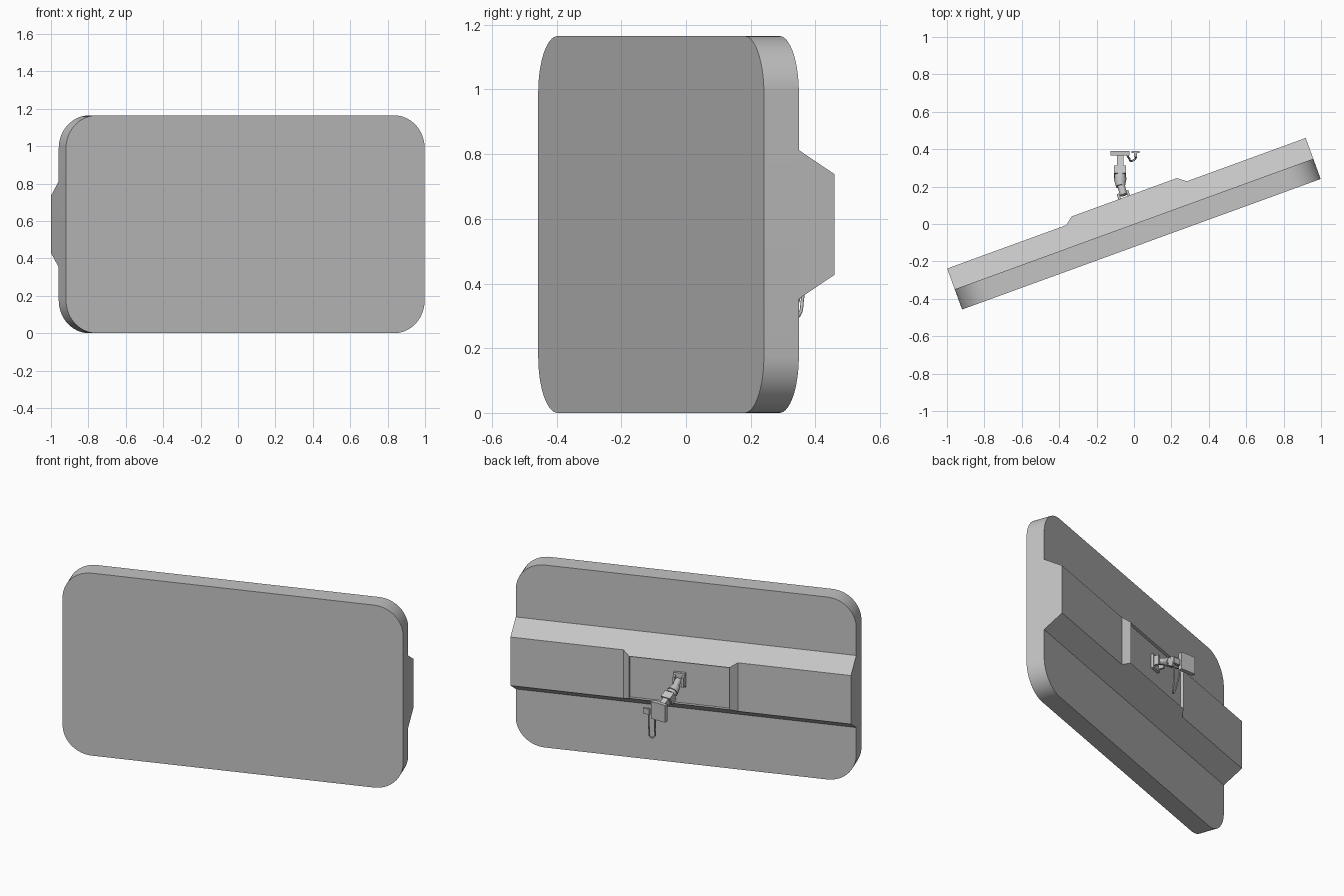
import bpy, bmesh, math
from mathutils import Matrix, Vector

old = bpy.data.objects.get("Cube")
if old:
    bpy.data.objects.remove(old, do_unlink=True)

GREY = 0.55
mat = bpy.data.materials.new("plain grey")
mat.use_nodes = True
mat.diffuse_color = (GREY, GREY, GREY, 1)
mat.node_tree.nodes["Principled BSDF"].inputs["Base Color"].default_value = (GREY, GREY, GREY, 1)

TURN = Matrix.Rotation(math.radians(20), 4, 'Z')   # the panel is swivelled
MID = 0.5825                                       # mid height
HALF = 1.02                                        # half panel length


def finish(name, bm, turned=False, smooth=False):
    bmesh.ops.recalc_face_normals(bm, faces=bm.faces)
    me = bpy.data.meshes.new(name)
    bm.to_mesh(me)
    bm.free()
    me.materials.append(mat)
    ob = bpy.data.objects.new(name, me)
    bpy.context.collection.objects.link(ob)
    if turned:
        me.transform(TURN)
    if smooth:
        bpy.ops.object.select_all(action='DESELECT')
        ob.select_set(True)
        bpy.context.view_layer.objects.active = ob
        bpy.ops.object.shade_smooth_by_angle(angle=math.radians(35))
    return ob


def prism(name, points, offset, **kw):
    """Extrude a closed outline along an offset."""
    bm = bmesh.new()
    face = bm.faces.new([bm.verts.new(p) for p in points])
    new = bmesh.ops.extrude_face_region(bm, geom=[face])["geom"]
    bmesh.ops.translate(bm, vec=offset, verts=[g for g in new if isinstance(g, bmesh.types.BMVert)])
    return finish(name, bm, **kw)


def box(name, centre, size, turned=False, tilt=0):
    bm = bmesh.new()
    m = Matrix.Translation(centre) @ Matrix.Rotation(tilt, 4, 'X') @ Matrix.Diagonal((*size, 1))
    bmesh.ops.create_cube(bm, size=1, matrix=m)
    return finish(name, bm, turned)


def rod(name, a, b, r1, r2=None):
    a, b = Vector(a), Vector(b)
    d = b - a
    bm = bmesh.new()
    m = Matrix.Translation((a + b) / 2) @ d.to_track_quat('Z', 'Y').to_matrix().to_4x4()
    bmesh.ops.create_cone(bm, cap_ends=True, segments=24, radius1=r1,
                          radius2=r1 if r2 is None else r2, depth=d.length, matrix=m)
    return finish(name, bm, smooth=True)


# Panel with rounded corners
R = 0.175
outline = []
for k, (sx, sz) in enumerate([(1, 1), (-1, 1), (-1, -1), (1, -1)]):
    for i in range(17):
        a = math.radians(90 * (k + i / 16))
        outline.append((sx * (HALF - R) + R * math.cos(a), -0.115,
                        MID + sz * (MID - R) + R * math.sin(a)))
prism("panel", outline, (0, 0.115, 0), smooth=True)
bpy.data.objects["panel"].data.transform(TURN)

# Tapered rib along the whole back
rib = [(-HALF, 0, MID - 0.23), (-HALF, 0, MID + 0.23),
       (-HALF, 0.118, MID + 0.155), (-HALF, 0.118, MID - 0.155)]
prism("back_rib", rib, (2 * HALF, 0, 0), turned=True)

# Raised housing in the middle of the rib, with a sunken mounting bay
bm = bmesh.new()
rings = []
for u, v, h in [(0.343, 0.118, 0.155), (0.3, 0.152, 0.134)]:
    rings.append([bm.verts.new((x * u, v, MID + z * h))
                  for x, z in [(1, 1), (-1, 1), (-1, -1), (1, -1)]])
for i in range(4):
    j = (i + 1) % 4
    bm.faces.new((rings[0][i], rings[0][j], rings[1][j], rings[1][i]))
bay = bm.faces.new(rings[1])
bmesh.ops.inset_individual(bm, faces=[bay], thickness=0.028)
bay = bmesh.ops.extrude_discrete_faces(bm, faces=[bay])["faces"][0]
bmesh.ops.translate(bm, vec=(0, -0.02, 0), verts=bay.verts)
finish("mount_housing", bm, turned=True)

# Bracket on the bay: plate with two cheeks
box("bracket_plate", (0, 0.14, 0.6), (0.07, 0.018, 0.09), turned=True)
for name, side in (("left", 1), ("right", -1)):
    box("bracket_cheek_" + name, (side * 0.026, 0.163, 0.6), (0.014, 0.036, 0.06), turned=True)

# Swivel arm running back and down to the end plate
tilt = -math.atan(0.55)
rod("arm_neck", (-0.055, 0.155, 0.605), (-0.072, 0.215, 0.585), 0.02)
rod("arm_knuckle", (-0.072, 0.2, 0.59), (-0.074, 0.242, 0.57), 0.024, 0.034)
rod("arm_collar", (-0.074, 0.242, 0.57), (-0.074, 0.258, 0.561), 0.03)
box("arm_block", (-0.074, 0.28, 0.548), (0.064, 0.045, 0.056), tilt=tilt)
box("arm_stem", (-0.074, 0.33, 0.522), (0.036, 0.1, 0.04), tilt=tilt)
box("end_plate", (-0.075, 0.378, 0.498), (0.1, 0.026, 0.11))

# Small socket beside the end plate and the hanging cable loop
box("socket", (0.008, 0.385, 0.48), (0.044, 0.012, 0.036))
box("socket_stub", (0.008, 0.37, 0.48), (0.018, 0.022, 0.022))
cv = bpy.data.curves.new("cable", 'CURVE')
cv.dimensions = '3D'
cv.bevel_depth = 0.005
cv.bevel_resolution = 2
cv.use_fill_caps = True
path = [(-0.035, 0.365, 0.46), (-0.025, 0.35, 0.36), (-0.008, 0.338, 0.3),
        (0.005, 0.348, 0.3), (0.008, 0.36, 0.35), (0.008, 0.365, 0.475)]
sp = cv.splines.new('BEZIER')
sp.bezier_points.add(len(path) - 1)
for bp, p in zip(sp.bezier_points, path):
    bp.co = p
    bp.handle_left_type = bp.handle_right_type = 'AUTO'
cv.materials.append(mat)
bpy.context.collection.objects.link(bpy.data.objects.new("cable", cv))
